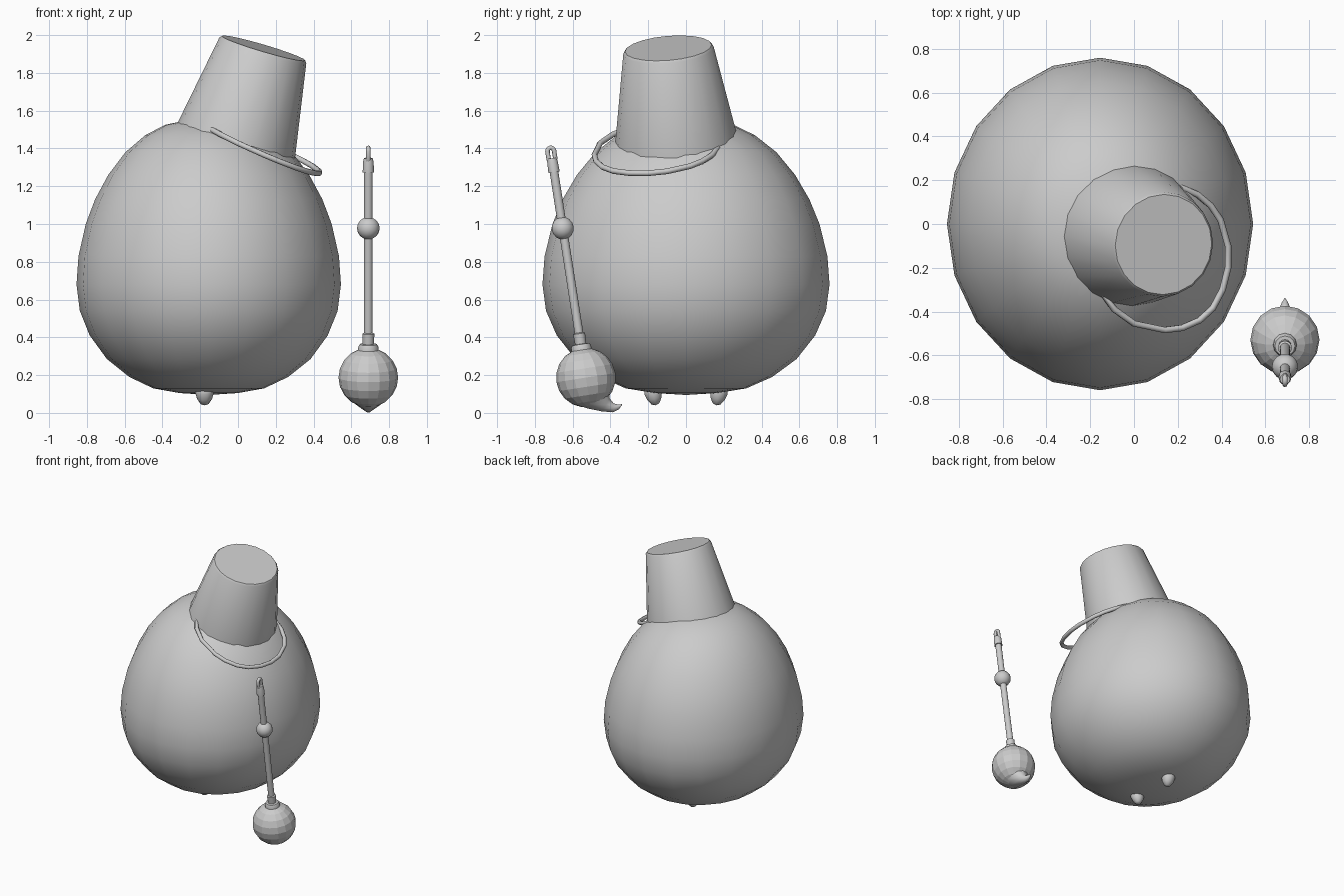
import bpy, math
from mathutils import Vector, Matrix

if "Cube" in bpy.data.objects:
    bpy.data.objects.remove(bpy.data.objects["Cube"])


def finish(ob, angle):
    bpy.ops.object.select_all(action='DESELECT')
    ob.select_set(True)
    bpy.context.view_layer.objects.active = ob
    if angle:
        bpy.ops.object.shade_smooth_by_angle(angle=math.radians(angle))
    return ob


def lathe(name, profile, seg, origin=(0, 0, 0), axis=(0, 0, 1), scale=(1, 1), angle=40):
    """Revolve (radius, height) points round an axis; zero radius makes a pole."""
    verts, faces, rings = [], [], []
    for r, h in profile:
        n = 1 if r == 0 else seg
        rings.append([len(verts) + i for i in range(n)])
        for i in range(n):
            a = 2 * math.pi * i / seg
            verts.append((r * scale[0] * math.cos(a), r * scale[1] * math.sin(a), h))
    for a, b in zip(rings, rings[1:]):
        for i in range(seg):
            j = (i + 1) % seg
            if len(a) == 1:
                faces.append((a[0], b[j], b[i]))
            elif len(b) == 1:
                faces.append((a[i], a[j], b[0]))
            else:
                faces.append((a[i], a[j], b[j], b[i]))
    me = bpy.data.meshes.new(name)
    me.from_pydata(verts, [], faces)
    rot = Vector((0, 0, 1)).rotation_difference(Vector(axis)).to_matrix().to_4x4()
    me.transform(Matrix.Translation(origin) @ rot)
    ob = bpy.data.objects.new(name, me)
    bpy.context.collection.objects.link(ob)
    return finish(ob, angle)


def tube(name, pts, radii, res=2, cyclic=False, angle=50):
    """Sweep a round section through points, then turn it into a mesh."""
    cu = bpy.data.curves.new(name, 'CURVE')
    cu.dimensions = '3D'
    cu.bevel_depth = 1
    cu.bevel_resolution = res
    cu.use_fill_caps = not cyclic
    sp = cu.splines.new('POLY')
    sp.points.add(len(pts) - 1)
    sp.use_cyclic_u = cyclic
    for p, co, r in zip(sp.points, pts, radii):
        p.co = (*co, 1)
        p.radius = r
    ob = bpy.data.objects.new(name, cu)
    bpy.context.collection.objects.link(ob)
    bpy.ops.object.select_all(action='DESELECT')
    ob.select_set(True)
    bpy.context.view_layer.objects.active = ob
    bpy.ops.object.convert(target='MESH')
    return finish(bpy.context.view_layer.objects.active, angle)


# Egg-shaped body
lathe("body", [(0, .095), (.22, .105), (.42, .13), (.60, .19), (.77, .285), (.90, .41),
               (.975, .54), (1, .68), (.985, .83), (.93, 1.0), (.86, 1.13), (.76, 1.26),
               (.63, 1.38), (.48, 1.47), (.33, 1.525), (.16, 1.55), (0, 1.56)],
      20, (-.155, 0, 0), scale=(.70, .76), angle=60)

# Little nubs under the body
for side, label in ((-1, "front"), (1, "back")):
    lathe(label + "_foot", [(0, 0), (.022, .008), (.04, .035), (.05, .07), (.045, .10), (0, .12)],
          10, (-.177, side * .16, .04), (0, side * .2, 1), angle=60)

# Tilted bucket hat
base, top = Vector((-.01, -.052, 1.44)), Vector((.133, -.087, 1.932))
h = (top - base).length
lathe("bucket_hat", [(0, .01), (.31, .01), (.325, 0), (.24, h - .012), (.23, h), (0, h)],
      20, base, (.295, -.085, 1), angle=30)

# Wire bail hanging round the front of the hat
path = [(-.08, -.24), (-.135, -.33), (-.09, -.39), (0, -.455), (.14, -.485), (.22, -.475),
        (.30, -.44), (.36, -.385), (.405, -.30), (.43, -.20), (.43, -.10), (.395, .02),
        (.35, .085), (.29, .135), (.21, .168), (.14, .16)]
tube("bucket_handle", [(x, y, 1.473 - .428 * x + .1 * y) for x, y in path], [.015] * len(path))

# Brush: everything is placed along its leaning axis
ball = Vector((.69, -.53, .187))
axis = Vector((0, -.155, 1)).normalized()

R = .158
lathe("brush_ball", [(R * math.sin(math.pi * i / 10), -R * math.cos(math.pi * i / 10))
                     if 0 < i < 10 else (0, R * (-1 if i == 0 else 1)) for i in range(11)],
      16, ball, axis, angle=0)
tube("brush_tip", [(.69, -.525, .15), (.69, -.50, .115), (.69, -.465, .08), (.69, -.425, .042),
                   (.69, -.385, .027), (.69, -.36, .032), (.69, -.338, .045)],
     [.135, .115, .083, .042, .025, .015, .001], res=3)

# Rod with collar, neck and end cap
lathe("brush_handle", [(0, .13), (.055, .14), (.053, .165), (.046, .178), (.03, .18), (.032, .235),
                       (.023, .24), (.023, 1.10), (.03, 1.10), (.028, 1.155), (.023, 1.175), (0, 1.175)],
      12, ball, axis)
lathe("brush_bead", [(0, -.06)] + [(.06 * math.sin(math.pi * i / 8), -.06 * math.cos(math.pi * i / 8))
                                   for i in range(1, 8)] + [(0, .06)],
      14, ball + axis * .80, axis, angle=60)

# Hanging eye at the end of the rod
side = Vector((0, axis.z, -axis.y))
eye = []
for i in range(14):
    a = 2 * math.pi * (i + .5) / 14
    eye.append(ball + axis * (1.193 + .017 * (1 if math.sin(a) > 0 else -1) + .021 * math.sin(a))
               + side * .018 * math.cos(a))
tube("hanging_eye", eye, [.012] * 14, cyclic=True)
